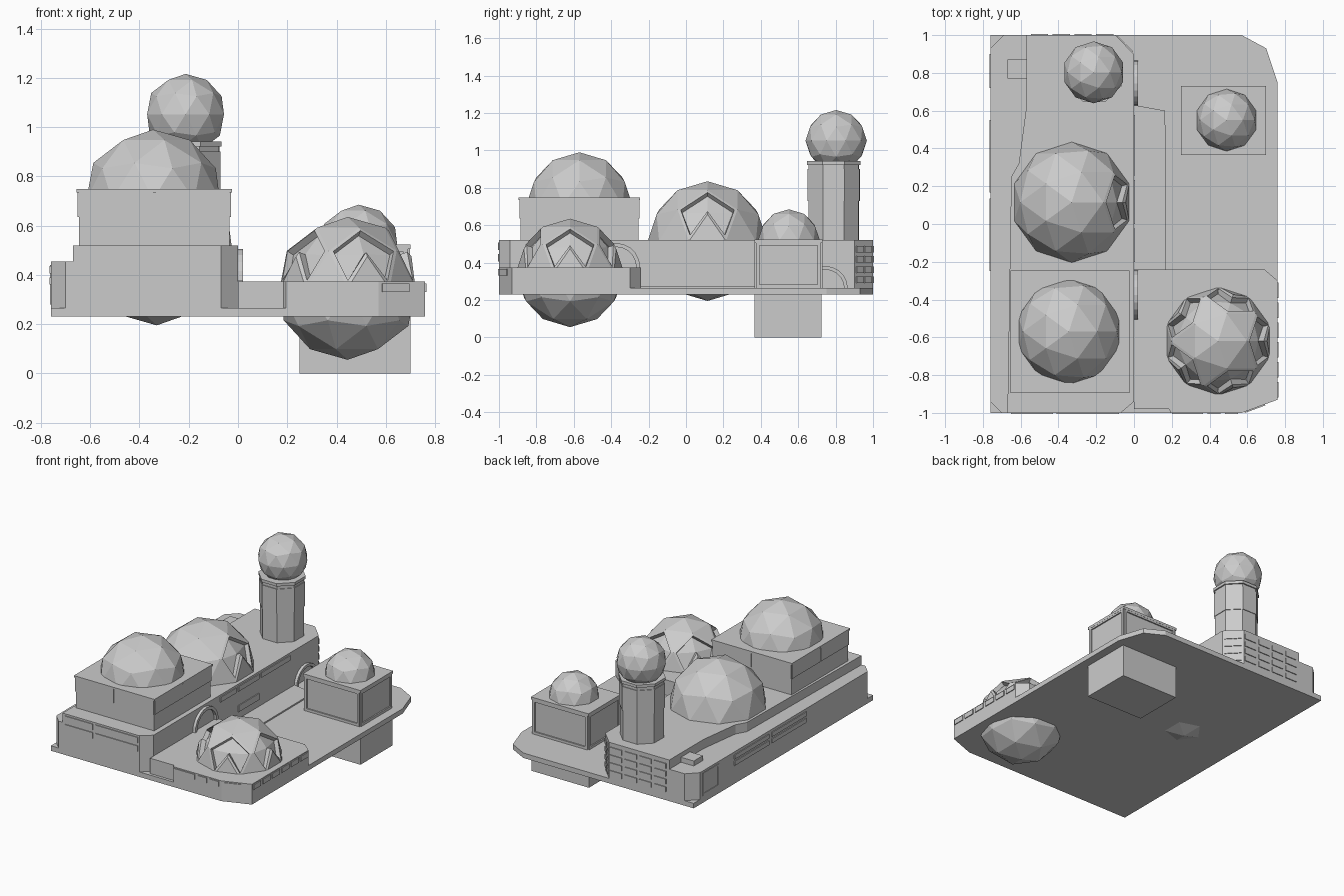
import bpy, bmesh, math
from mathutils import Vector

if "Cube" in bpy.data.objects:
    bpy.data.objects.remove(bpy.data.objects["Cube"])

grey = bpy.data.materials.new("light_grey")
grey.diffuse_color = (0.6, 0.6, 0.6, 1)
grey.use_nodes = True
grey.node_tree.nodes["Principled BSDF"].inputs["Base Color"].default_value = grey.diffuse_color


def finish(bm, name):
    bmesh.ops.recalc_face_normals(bm, faces=bm.faces)
    me = bpy.data.meshes.new(name)
    bm.to_mesh(me)
    bm.free()
    me.materials.append(grey)
    ob = bpy.data.objects.new(name, me)
    bpy.context.collection.objects.link(ob)
    return ob


def prism(name, outline, z0, z1):
    bm = bmesh.new()
    face = bm.faces.new([bm.verts.new((x, y, z0)) for x, y in outline])
    ext = bmesh.ops.extrude_face_region(bm, geom=[face])
    top = [v for v in ext["geom"] if isinstance(v, bmesh.types.BMVert)]
    bmesh.ops.translate(bm, verts=top, vec=(0, 0, z1 - z0))
    return finish(bm, name)


def box(name, x0, x1, y0, y1, z0, z1):
    return prism(name, [(x0, y0), (x1, y0), (x1, y1), (x0, y1)], z0, z1)


def plate(name, p, q, z0, z1, t=0.006):
    # thin wall plate running p -> q, standing out to the right of travel
    p, q = Vector(p), Vector(q)
    d = (q - p).normalized()
    n = Vector((d.y, -d.x))
    return prism(name, [p - n * 0.002, q - n * 0.002, q + n * t, p + n * t], z0, z1)


def row(name, p, q, spans, z0, z1):
    # several plates on one wall, spans given as fractions of its length
    p, q = Vector(p), Vector(q)
    for a, b in spans:
        plate(name, p.lerp(q, a), p.lerp(q, b), z0, z1)


def frame(name, p, q, z0, z1, w, t):
    # rectangular border on a wall
    p, q = Vector(p), Vector(q)
    d = (q - p).normalized() * w
    plate(name, p, q, z0, z0 + w, t)
    plate(name, p, q, z1 - w, z1, t)
    plate(name, p, p + d, z0 + w, z1 - w, t)
    plate(name, q - d, q, z0 + w, z1 - w, t)


def dome(name, x, y, z, r, windows=()):
    bm = bmesh.new()
    bmesh.ops.create_icosphere(bm, subdivisions=2, radius=r)
    picked = []
    for az in windows:
        a = math.radians(az)
        t = Vector((math.cos(a) * 0.894, math.sin(a) * 0.894, 0.447)) * r
        picked.append(min(bm.verts, key=lambda v: (v.co - t).length))
    for v in picked:
        # fan of four facets around the vertex becomes a sunken window
        fan = sorted(v.link_faces, key=lambda f: f.calc_center_median().z)[1:]
        bmesh.ops.inset_region(bm, faces=fan, thickness=0.016, use_even_offset=True)
        bmesh.ops.inset_region(bm, faces=fan, thickness=0.001, depth=-0.03,
                               use_even_offset=True)
    bmesh.ops.translate(bm, verts=bm.verts, vec=(x, y, z))
    return finish(bm, name)


def arch(name, y, z, r, depth):
    # half ring against the courtyard wall
    bm = bmesh.new()
    n = 10
    ring = []
    for i in range(n + 1):
        a = math.pi * i / n
        ring.append((y + r * math.cos(a), z + r * math.sin(a)))
    for i in range(n, -1, -1):
        a = math.pi * i / n
        ring.append((y + r * 0.84 * math.cos(a), z + r * 0.84 * math.sin(a)))
    f = bm.faces.new([bm.verts.new((-0.01, b, c)) for b, c in ring])
    ext = bmesh.ops.extrude_face_region(bm, geom=[f])
    bmesh.ops.translate(bm, vec=(depth + 0.01, 0, 0),
                        verts=[v for v in ext["geom"] if isinstance(v, bmesh.types.BMVert)])
    return finish(bm, name)


# base slab
prism("base_slab", [(-0.76, -1), (0.57, -1), (0.76, -0.93), (0.76, 0.75),
                    (0.70, 0.93), (0.57, 1), (-0.76, 1)], 0.23, 0.265)

# long left building: ledge level and roof level
prism("long_building", [(-0.70, -1), (-0.07, -1), (0, -0.94), (0, 0.9), (-0.1, 1),
                        (-0.69, 1), (-0.76, 0.93), (-0.76, -0.94)], 0.26, 0.455)
prism("long_building_roof", [(-0.67, -1), (-0.07, -1), (0, -0.94), (0, 0.9), (-0.1, 1),
                             (-0.57, 1), (-0.57, 0.62), (-0.61, 0.32), (-0.65, 0.25)],
      0.45, 0.52)
box("roof_ramp", -0.67, -0.56, 0.77, 0.87, 0.45, 0.49)

# building windows
for z in (0.407, 0.467):
    plate("front_window", (-0.65, -1), (-0.43, -1), z, z + 0.04)
    plate("front_window", (-0.41, -1), (-0.08, -1), z, z + 0.04)
for z in (0.36, 0.405):
    row("left_window", (-0.76, 0.55), (-0.76, -0.25), [(0, 0.48), (0.52, 1)], z, z + 0.03)
for z in (0.29, 0.345, 0.40, 0.455):
    row("back_window", (-0.1, 1), (-0.56, 1),
        [(i / 4 + 0.02, i / 4 + 0.22) for i in range(4)], z, z + 0.035)
    row("corner_window", (0, 0.9), (-0.1, 1), [(0.1, 0.47), (0.53, 0.9)], z, z + 0.035)
row("courtyard_window", (0, -0.2), (0, 0.6), [(0, 0.22), (0.25, 0.54), (0.57, 0.97)], 0.47, 0.505)
plate("courtyard_window", (0, 0), (0, 0.23), 0.325, 0.37)
frame("corner_panel", (-0.76, 0.9), (-0.76, 0.72), 0.28, 0.44, 0.015, 0.004)

# arched doorways
arch("deck_arch", -0.375, 0.375, 0.13, 0.02)
arch("courtyard_arch", 0.745, 0.262, 0.12, 0.02)

# front right deck and courtyard walkway
prism("front_deck", [(0, -0.98), (0.185, -0.98), (0.195, -1), (0.57, -1), (0.76, -0.93),
                     (0.76, -0.3), (0.69, -0.24), (0, -0.24)], 0.26, 0.373)
prism("walkway", [(0, -0.25), (0.17, -0.25), (0.165, 0.6), (0, 0.63)], 0.26, 0.275)
row("deck_front_window", (0.2, -1), (0.57, -1),
    [(0, 0.45), (0.51, 0.7), (0.76, 0.95)], 0.33, 0.365)
row("deck_corner_window", (0.57, -1), (0.76, -0.93), [(0.08, 0.65)], 0.33, 0.365)
row("deck_side_window", (0.76, -0.93), (0.76, -0.3),
    [(i / 6 + 0.02, i / 6 + 0.15) for i in range(6)], 0.33, 0.365)

# square pedestal with overhanging upper tier
x0, x1, y0, y1 = -0.645, -0.035, -0.885, -0.255
box("pedestal_lower", x0, x1, y0, y1, 0.51, 0.64)
box("pedestal_upper", x0 - 0.003, x1 + 0.003, y0 - 0.003, y1 + 0.003, 0.635, 0.74)
box("pedestal_cap", x0 - 0.01, x1 + 0.01, y0 - 0.01, y1 + 0.01, 0.735, 0.748)
ring = [(x0, y0), (x1, y0), (x1, y1), (x0, y1)]
for i in range(4):
    row("pedestal_panel", ring[i], ring[(i + 1) % 4], [(0, 0.49), (0.51, 1)], 0.635, 0.737)

# square box on the right, reaching the ground
box("right_box", 0.26, 0.69, 0.375, 0.72, 0.2, 0.51)
box("right_box_foot", 0.25, 0.70, 0.365, 0.725, 0.0, 0.24)
box("right_box_cap", 0.25, 0.70, 0.365, 0.73, 0.505, 0.523)
ring = [(0.26, 0.375), (0.69, 0.375), (0.69, 0.72), (0.26, 0.72)]
for i in range(4):
    frame("right_box_frame", ring[i], ring[(i + 1) % 4], 0.265, 0.51, 0.018, 0.009)

# tower
def octagon(r):
    return [(-0.21 + r * math.cos(math.radians(a)), 0.79 + r * math.sin(math.radians(a)))
            for a in range(22, 382, 45)]


prism("tower", octagon(0.145), 0.51, 0.925)
prism("tower_upper", octagon(0.15), 0.73, 0.90)
prism("tower_cap", octagon(0.155), 0.922, 0.942)

# faceted domes
dome("pedestal_dome", -0.345, -0.57, 0.705, 0.285)
dome("middle_dome", -0.33, 0.115, 0.515, 0.32, [0])
dome("deck_dome", 0.445, -0.62, 0.345, 0.29, [0, 72, 144, 216, 288])
dome("box_dome", 0.49, 0.55, 0.52, 0.165)
dome("tower_dome", -0.213, 0.803, 1.052, 0.164)
